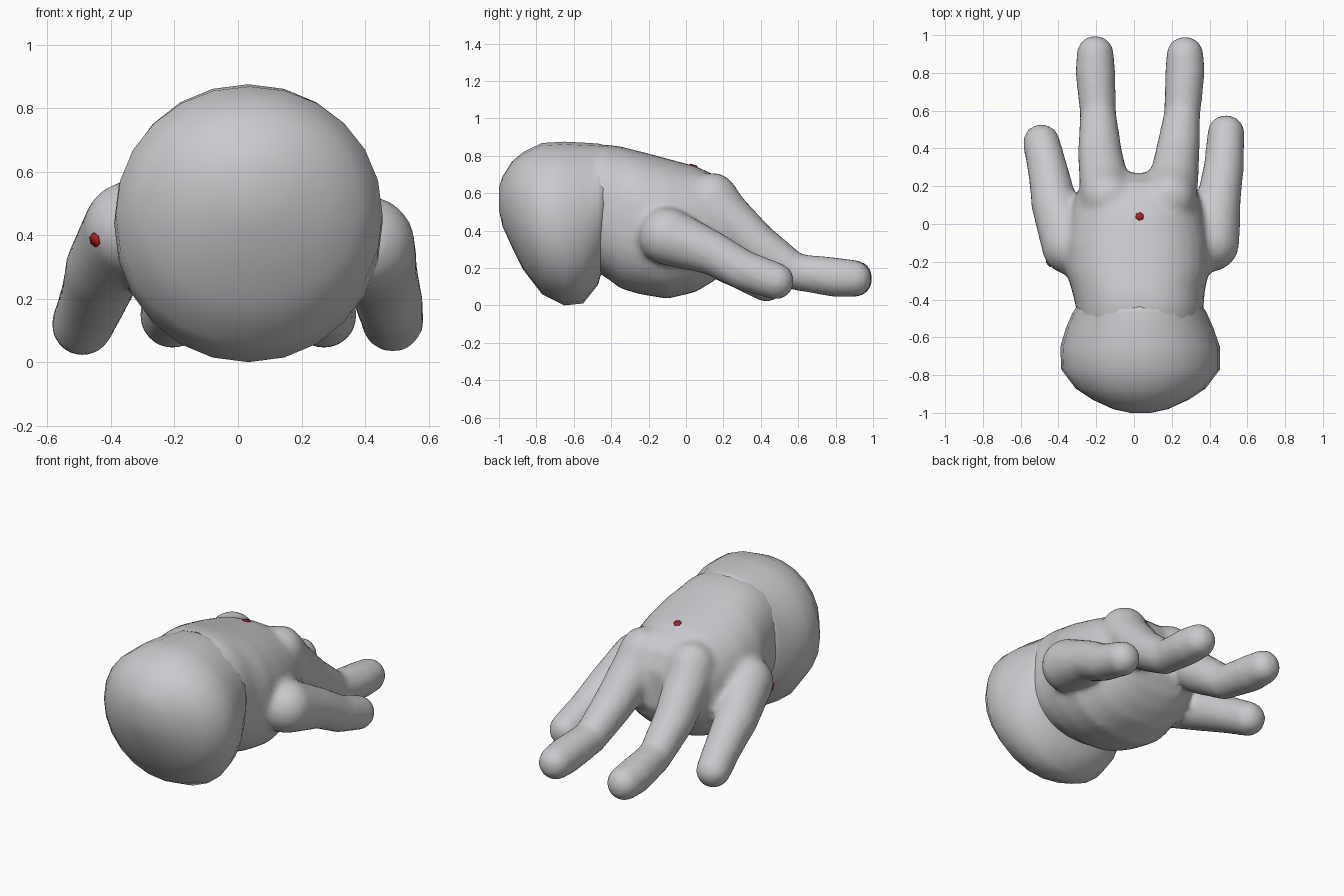
import bpy, bmesh, math
from mathutils import Vector, Matrix

if "Cube" in bpy.data.objects:
    bpy.data.objects.remove(bpy.data.objects["Cube"])


def material(name, rgb):
    m = bpy.data.materials.new(name)
    m.diffuse_color = (*rgb, 1)
    m.use_nodes = True
    m.node_tree.nodes["Principled BSDF"].inputs["Base Color"].default_value = m.diffuse_color
    return m


skin = material("pale_grey", (0.6, 0.585, 0.61))
red = material("dark_red", (0.45, 0.015, 0.015))


def loft(bm, sections, sides, power):
    """Skin rounded sections (y, x0, x1, z0, z1) along y and cap both ends."""
    rings = []
    e = 2 / power
    for y, x0, x1, z0, z1 in sections:
        ring = []
        for i in range(sides):
            a = 2 * math.pi * i / sides
            c, s = math.cos(a), math.sin(a)
            c = math.copysign(abs(c) ** e, c)
            s = math.copysign(abs(s) ** e, s)
            ring.append(bm.verts.new(((x0 + x1) / 2 + c * (x1 - x0) / 2, y,
                                      (z0 + z1) / 2 + s * (z1 - z0) / 2)))
        rings.append(ring)
    for a, b in zip(rings, rings[1:]):
        for i in range(sides):
            j = (i + 1) % sides
            bm.faces.new((a[i], a[j], b[j], b[i]))
    bm.faces.new(rings[0])
    bm.faces.new(rings[-1])
    bmesh.ops.recalc_face_normals(bm, faces=bm.faces[:])


def finger(bm, points):
    """Sweep a ball along (x, y, z, radius) points; the remesh fuses it."""
    steps = 8
    for p, q in zip(points, points[1:]):
        for k in range(steps + 1):
            t = k / steps
            x, y, z, r = [a + (b - a) * t for a, b in zip(p, q)]
            bmesh.ops.create_uvsphere(bm, u_segments=16, v_segments=10, radius=r,
                                      matrix=Matrix.Translation((x, y, z)))


def finish(bm, name, mat):
    me = bpy.data.meshes.new(name)
    for f in bm.faces:
        f.smooth = True
    bm.to_mesh(me)
    bm.free()
    ob = bpy.data.objects.new(name, me)
    me.materials.append(mat)
    bpy.context.collection.objects.link(ob)
    return ob


# Rounded cuff at the wrist
bm = bmesh.new()
loft(bm, [(-1.0, -0.02, 0.09, 0.51, 0.63), (-0.98, -0.11, 0.18, 0.42, 0.69),
          (-0.93, -0.22, 0.29, 0.31, 0.77), (-0.87, -0.31, 0.38, 0.19, 0.82),
          (-0.77, -0.385, 0.455, 0.06, 0.868), (-0.65, -0.39, 0.455, 0.0, 0.875),
          (-0.55, -0.36, 0.42, 0.01, 0.87), (-0.47, -0.325, 0.385, 0.11, 0.865),
          (-0.43, -0.30, 0.36, 0.25, 0.855)], 24, 2.05)
finish(bm, "cuff", skin)

# Palm with four fingers, fused into one smooth skin
bm = bmesh.new()
loft(bm, [(-0.6, -0.28, 0.34, 0.25, 0.84), (-0.43, -0.31, 0.37, 0.15, 0.86),
          (-0.35, -0.33, 0.375, 0.09, 0.85), (-0.25, -0.36, 0.40, 0.06, 0.825),
          (-0.1, -0.37, 0.40, 0.035, 0.785), (0.05, -0.34, 0.37, 0.07, 0.745),
          (0.15, -0.31, 0.34, 0.13, 0.70), (0.22, -0.27, 0.31, 0.2, 0.64),
          (0.27, -0.18, 0.24, 0.3, 0.53)], 32, 2.35)
finger(bm, [(-0.14, 0.14, 0.57, 0.14), (-0.155, 0.2, 0.49, 0.135),
            (-0.18, 0.37, 0.33, 0.12), (-0.19, 0.58, 0.18, 0.098),
            (-0.205, 0.8, 0.15, 0.107), (-0.205, 0.9, 0.143, 0.1)])
finger(bm, [(0.19, 0.14, 0.57, 0.14), (0.205, 0.2, 0.49, 0.135),
            (0.23, 0.37, 0.33, 0.12), (0.255, 0.58, 0.18, 0.098),
            (0.27, 0.8, 0.15, 0.107), (0.27, 0.895, 0.143, 0.1)])
finger(bm, [(-0.34, -0.12, 0.42, 0.15), (-0.42, 0.1, 0.30, 0.125),
            (-0.455, 0.28, 0.2, 0.108), (-0.49, 0.43, 0.118, 0.1)])
finger(bm, [(0.405, -0.1, 0.37, 0.155), (0.45, 0.14, 0.28, 0.118),
            (0.475, 0.3, 0.19, 0.108), (0.487, 0.48, 0.13, 0.1)])
hand = finish(bm, "palm_and_fingers", skin)
rm = hand.modifiers.new("fuse", 'REMESH')
rm.mode = 'VOXEL'
rm.voxel_size = 0.02
rm.use_smooth_shade = True
sm = hand.modifiers.new("soften", 'SMOOTH')
sm.factor = 0.5
sm.iterations = 6

# Two tiny red marks laid on the surface
bpy.context.view_layer.update()
skin_eval = hand.evaluated_get(bpy.context.evaluated_depsgraph_get())
for name, start, aim in (("top_mark", (0.03, 0.04, 2), (0, 0, -1)),
                         ("side_mark", (-0.45, -2, 0.385), (0, 1, 0))):
    hit, loc, nor, _ = skin_eval.ray_cast(Vector(start), Vector(aim))
    if hit:
        bm = bmesh.new()
        place = (Matrix.Translation(loc + nor * 0.002)
                 @ nor.to_track_quat('Z', 'Y').to_matrix().to_4x4())
        bmesh.ops.create_cone(bm, cap_ends=True, segments=6, radius1=0.024,
                              radius2=0.022, depth=0.008, matrix=place)
        finish(bm, name, red)
